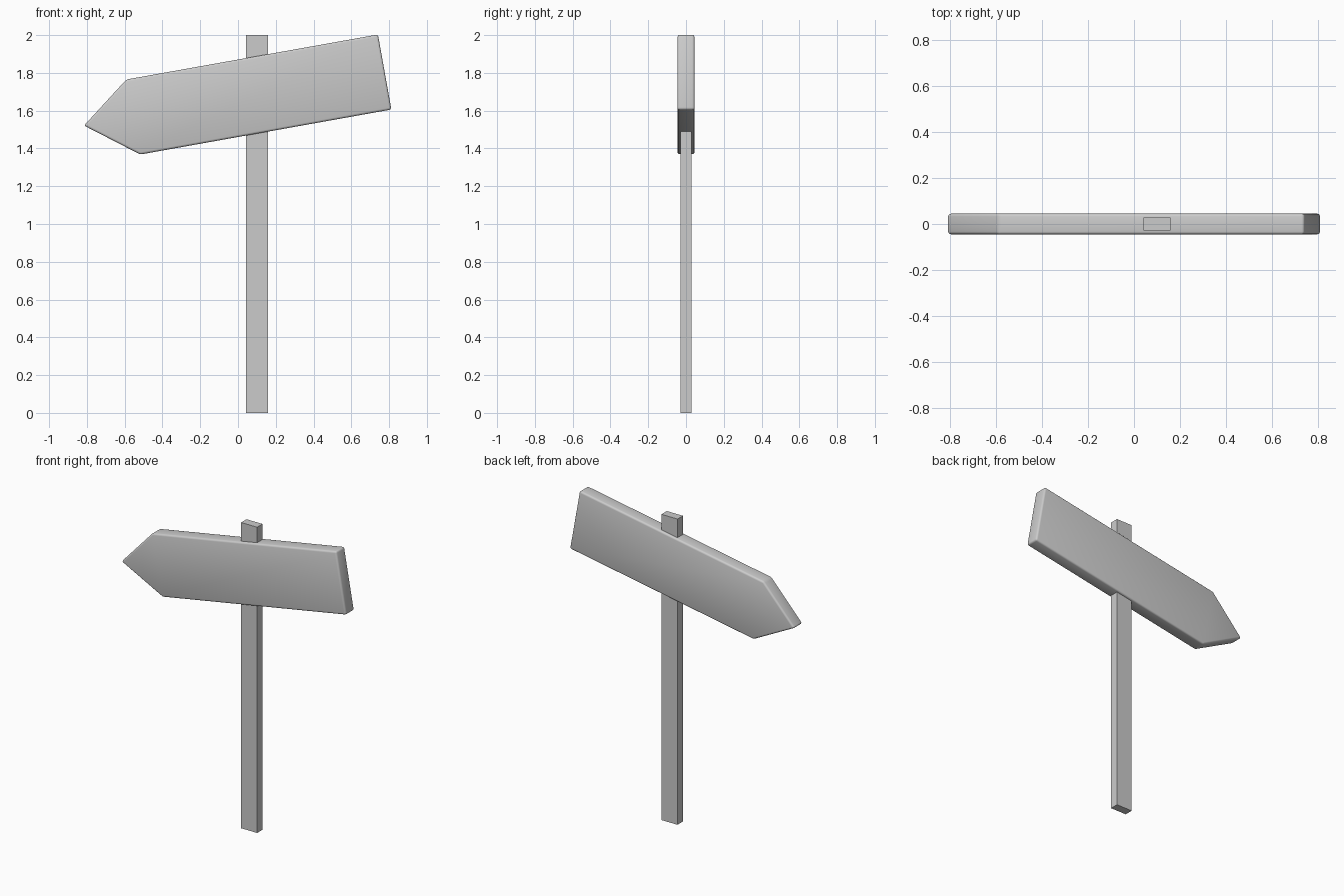
import bpy, bmesh

if "Cube" in bpy.data.objects:
    bpy.data.objects.remove(bpy.data.objects["Cube"])

# Post: plain rectangular stake
bpy.ops.mesh.primitive_cube_add(size=1, location=(0.1, 0, 1.0))
post = bpy.context.object
post.name = "post"
post.scale = (0.116, 0.056, 2.0)
bpy.ops.object.transform_apply(location=False, rotation=False, scale=True)

# Arrow board: tilted five-sided profile extruded through its thickness
profile = [(-0.815, 1.521), (-0.517, 1.368), (0.812, 1.606),
           (0.741, 2.003), (-0.591, 1.765)]
half = 0.045
bm = bmesh.new()
face = bm.faces.new([bm.verts.new((x, -half, z)) for x, z in profile])
ext = bmesh.ops.extrude_face_region(bm, geom=[face])
moved = [g for g in ext["geom"] if isinstance(g, bmesh.types.BMVert)]
bmesh.ops.translate(bm, verts=moved, vec=(0, 2 * half, 0))
bmesh.ops.recalc_face_normals(bm, faces=bm.faces[:])
mesh = bpy.data.meshes.new("arrow_board")
bm.to_mesh(mesh)
bm.free()
board = bpy.data.objects.new("arrow_board", mesh)
bpy.context.collection.objects.link(board)

# Soft worn edges on the board
bevel = board.modifiers.new("soft_edges", "BEVEL")
bevel.width = 0.012
bevel.segments = 3
bevel.limit_method = 'ANGLE'
bpy.ops.object.select_all(action='DESELECT')
board.select_set(True)
bpy.context.view_layer.objects.active = board
bpy.ops.object.modifier_apply(modifier=bevel.name)
bpy.ops.object.shade_smooth_by_angle(angle=0.7)
